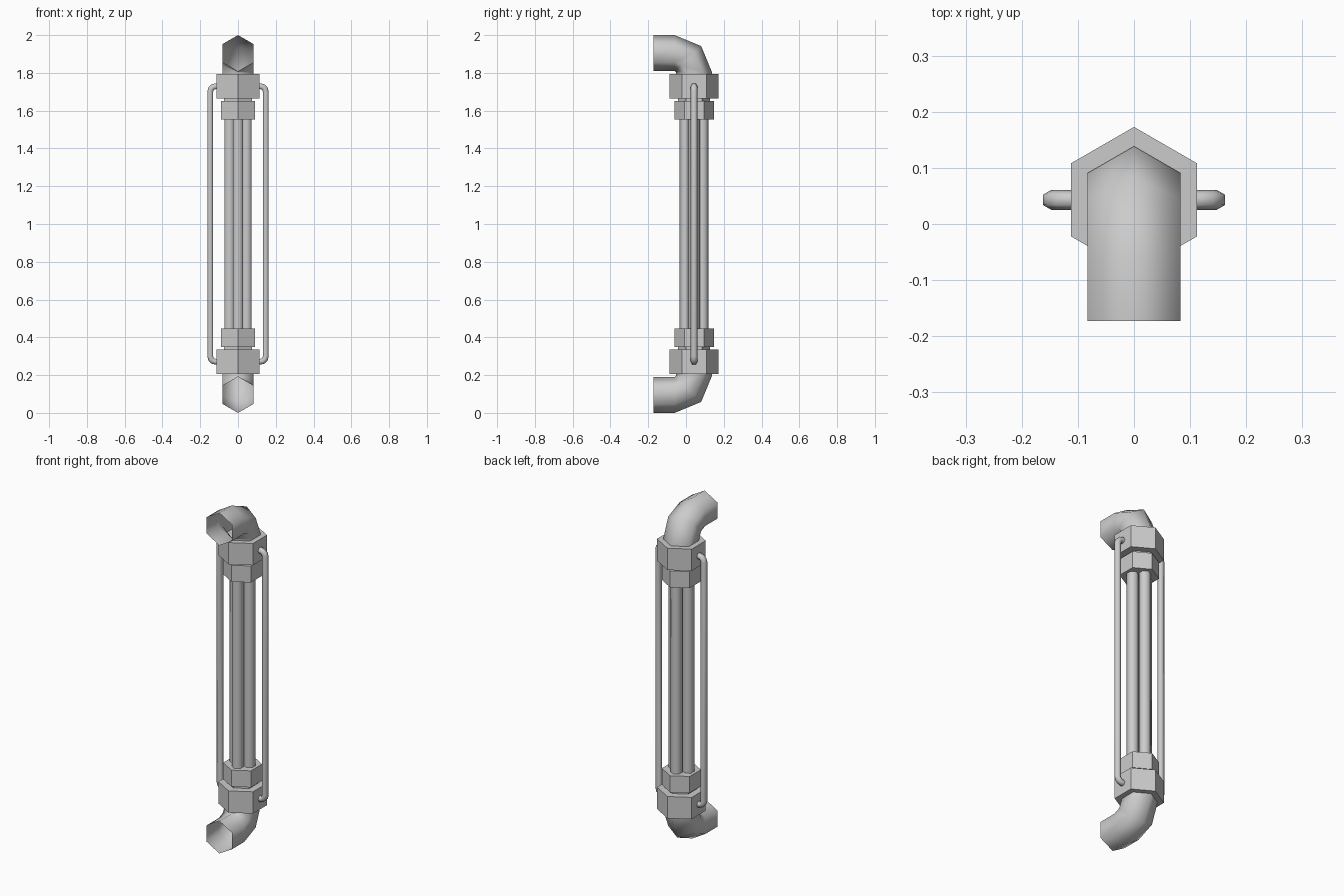
import bpy, bmesh
from math import sin, cos, pi
from mathutils import Vector

if "Cube" in bpy.data.objects:
    bpy.data.objects.remove(bpy.data.objects["Cube"])

AXIS_Y = 0.043   # y of the vertical pipe axis
MID_Z = 1.0      # the model mirrors about this height


def make(name, bm, mirror=(False, False, False)):
    """Object at the pipe's middle, smooth below 61 degrees only where asked by geometry."""
    bmesh.ops.recalc_face_normals(bm, faces=bm.faces)
    me = bpy.data.meshes.new(name)
    bm.to_mesh(me)
    bm.free()
    ob = bpy.data.objects.new(name, me)
    ob.location = (0, AXIS_Y, MID_Z)
    bpy.context.collection.objects.link(ob)
    if any(mirror):
        mod = ob.modifiers.new("mirror", 'MIRROR')
        mod.use_axis = mirror
        mod.use_mirror_merge = False
    return ob


def sweep(bm, path, radius, axis, phase=0.0):
    """Open six-sided tube along (point, tangent) pairs lying in the plane normal to axis."""
    rings = []
    b = Vector(axis)
    for p, t in path:
        u = b.cross(Vector(t)).normalized()
        rings.append([bm.verts.new(Vector(p) + radius * (cos(a) * u + sin(a) * b))
                      for a in (phase + k * pi / 3 for k in range(6))])
    for r0, r1 in zip(rings, rings[1:]):
        for k in range(6):
            f = bm.faces.new((r0[k], r0[k - 1], r1[k - 1], r1[k]))
            f.smooth = True


def hex_block(bm, r, z0, z1):
    """Flat-sided hexagonal block with corners on the y axis."""
    lo, hi = [[bm.verts.new((r * sin(k * pi / 3), r * cos(k * pi / 3), z))
               for k in range(6)] for z in (z0, z1)]
    bm.faces.new(lo)
    bm.faces.new(hi)
    for k in range(6):
        bm.faces.new((lo[k - 1], lo[k], hi[k], hi[k - 1]))


# Collars, necks and inner rings, mirrored top to bottom
for name, r, z0, z1 in (("collar", 0.13, 0.665, 0.793),
                        ("neck", 0.085, 0.65, 0.665),
                        ("inner_ring", 0.104, 0.553, 0.65)):
    bm = bmesh.new()
    hex_block(bm, r, z0, z1)
    make(name, bm, (False, False, True))

# Open elbows turning from the collar to the front
R = 0.103
bm = bmesh.new()
path = [((0, 0, 0.785), (0, 0, 1))]
for i in range(3):
    a = i * pi / 4
    path.append(((0, R * (cos(a) - 1), 0.8015 + R * sin(a)), (0, -sin(a), cos(a))))
path.append(((0, -0.173 - AXIS_Y, 0.8015 + R), (0, -1, 0)))
sweep(bm, path, 0.0955, (1, 0, 0))
make("elbow_pipe", bm, (False, False, True))

# Bundle of four inner tubes in a cross
bm = bmesh.new()
for x, y in ((0.045, 0), (-0.045, 0), (0, 0.045), (0, -0.045)):
    sweep(bm, [((x, y, z), (0, 0, 1)) for z in (-0.56, 0.56)], 0.032, (1, 0, 0))
make("inner_tubes", bm)

# Thin side rods bent into the collars, mirrored left to right
bm = bmesh.new()
X, Z, r = 0.147, 0.729, 0.028
path = [((0.09, 0, Z), (1, 0, 0))]
for i in range(4):
    a = pi / 2 - i * pi / 6
    path.append(((X - r + r * cos(a), 0, Z - r + r * sin(a)), (sin(a), 0, -cos(a))))
path += [((p[0], 0, -p[2]), (-t[0], 0, t[2])) for p, t in reversed(path)]
sweep(bm, path, 0.018, (0, 1, 0), pi / 2)
make("side_rod", bm, (True, False, False))
